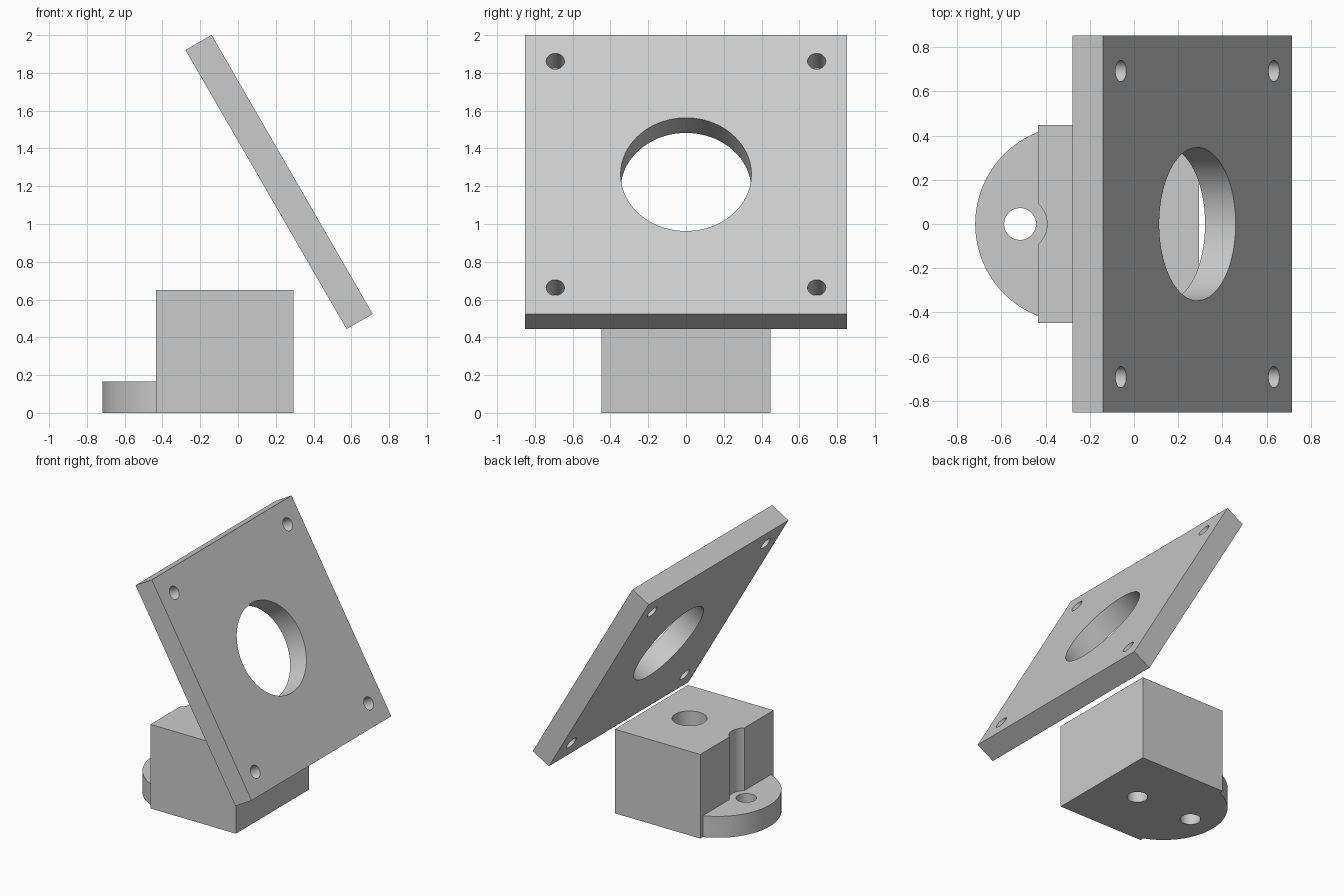
import bpy
from math import radians
from mathutils import Matrix, Vector

cube = bpy.data.objects.get("Cube")
if cube:
    bpy.data.objects.remove(cube, do_unlink=True)

grey = bpy.data.materials.new("light grey")
grey.use_nodes = True
COLOR = (0.6, 0.6, 0.6, 1)
grey.diffuse_color = COLOR
grey.node_tree.nodes["Principled BSDF"].inputs["Base Color"].default_value = COLOR


def finish(name):
    obj = bpy.context.object
    obj.name = name
    obj.data.materials.append(grey)
    return obj


def box(name, center, size, rotation=(0, 0, 0)):
    bpy.ops.mesh.primitive_cube_add(size=1, location=center, rotation=rotation)
    bpy.context.object.scale = size
    bpy.ops.object.transform_apply(location=False, rotation=False, scale=True)
    return finish(name)


def cylinder(name, x, radius, bottom, top):
    bpy.ops.mesh.primitive_cylinder_add(vertices=96, radius=radius, depth=top - bottom,
                                        location=(x, 0, (bottom + top) / 2))
    return finish(name)


def combine(target, tool, operation):
    mod = target.modifiers.new(operation.title(), 'BOOLEAN')
    mod.operation = operation
    mod.solver = 'EXACT'
    mod.object = tool
    bpy.context.view_layer.objects.active = target
    bpy.ops.object.modifier_apply(modifier=mod.name)
    bpy.data.objects.remove(tool, do_unlink=True)


def smooth(obj):
    bpy.ops.object.select_all(action='DESELECT')
    obj.select_set(True)
    bpy.context.view_layer.objects.active = obj
    bpy.ops.object.shade_smooth_by_angle(angle=radians(30))


# Base block with a rounded flange on one side
HALF, FLANGE_TOP, BLOCK_TOP = 0.447, 0.165, 0.65
LEFT, RIGHT = -0.435, 0.295
base = box("mounting_block", ((LEFT + RIGHT) / 2, 0, BLOCK_TOP / 2),
           (RIGHT - LEFT, 2 * HALF, BLOCK_TOP))
combine(base, cylinder("flange", -0.271, HALF, 0, FLANGE_TOP), 'UNION')

# Counterbored bolt holes: one in the block, one in the flange with a groove above
for x in (-0.515, -0.03):
    combine(base, cylinder("counterbore", x, 0.122, FLANGE_TOP, 1), 'DIFFERENCE')
    combine(base, cylinder("bolt_hole", x, 0.072, -0.2, 0.4), 'DIFFERENCE')
smooth(base)

# Tilted square plate with a large centre opening and four corner holes
SIDE, THICK, TILT = 1.706, 0.16, radians(60)
center = Vector((0.2175, 0, 1.2225))
plate = box("tilted_plate", center, (SIDE, SIDE, THICK), (0, TILT, 0))
turn = Matrix.Rotation(TILT, 3, 'Y')
holes = [(0, 0, 0.346)] + [(u * 0.692, v * 0.692, 0.048) for u in (-1, 1) for v in (-1, 1)]
for u, v, radius in holes:
    bpy.ops.mesh.primitive_cylinder_add(vertices=96, radius=radius, depth=0.5,
                                        location=center + turn @ Vector((u, v, 0)),
                                        rotation=(0, TILT, 0))
    combine(plate, finish("plate_hole"), 'DIFFERENCE')
smooth(plate)
